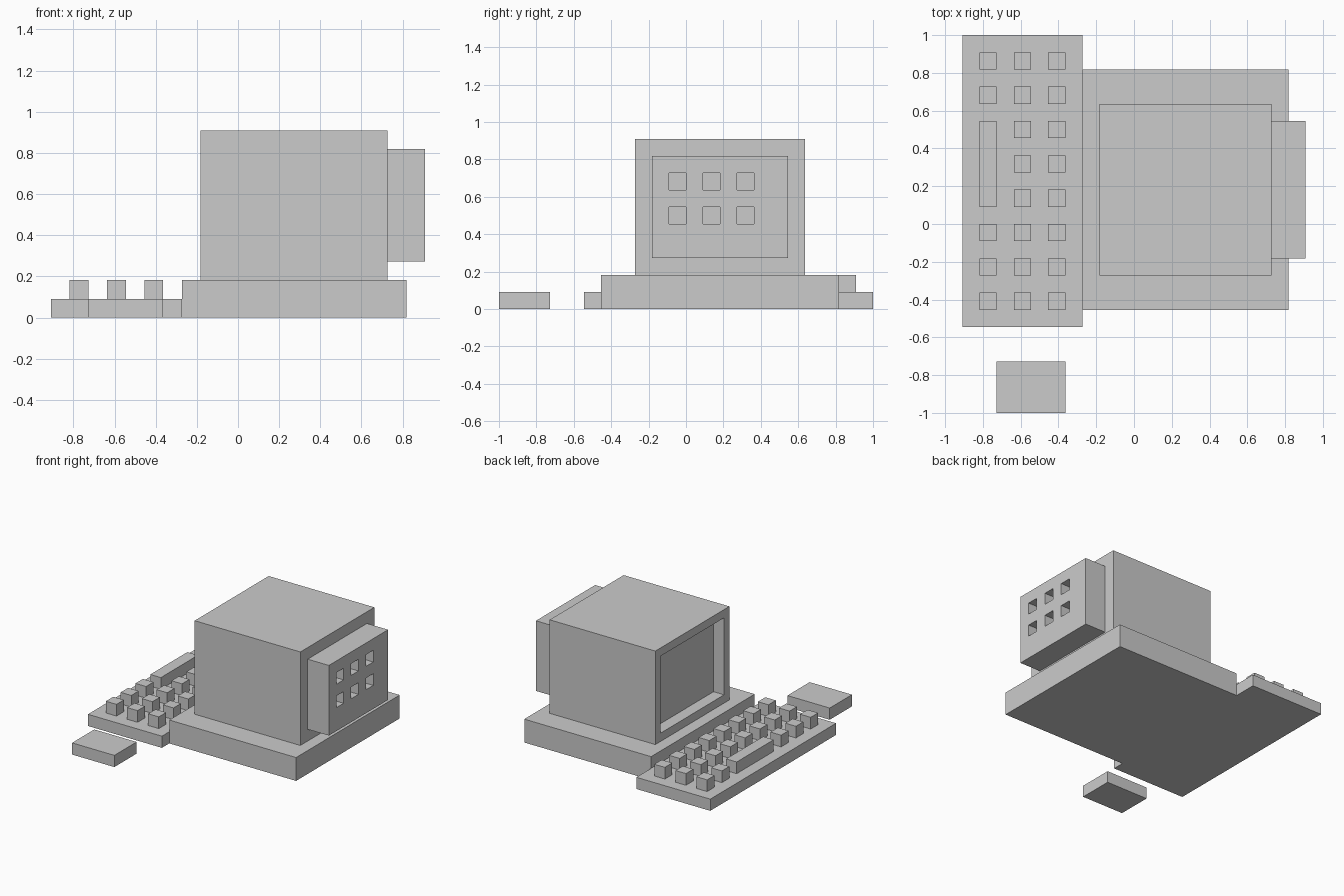
import bpy, bmesh

if "Cube" in bpy.data.objects:
    bpy.data.objects.remove(bpy.data.objects["Cube"])

U = 1 / 11  # the model sits on a regular block grid


def add_box(bm, lo, hi):
    verts = bmesh.ops.create_cube(bm, size=1)["verts"]
    for v in verts:
        for i in range(3):
            v.co[i] = (lo[i] if v.co[i] < 0 else hi[i]) * U


def make(name, boxes):
    """One object from (low corner, high corner) boxes in grid units."""
    bm = bmesh.new()
    for lo, hi in boxes:
        add_box(bm, lo, hi)
    mesh = bpy.data.meshes.new(name)
    bm.to_mesh(mesh)
    bm.free()
    obj = bpy.data.objects.new(name, mesh)
    bpy.context.collection.objects.link(obj)
    return obj


# Slabs on the floor
make("computer_base", [((-3, -5, 0), (9, 9, 2))])
make("keyboard_plate", [((-10, -6, 0), (-3, 11, 1))])
make("mouse", [((-8, -11, 0), (-4, -8, 1))])

# Keys in three columns; the outer column makes room for the space bar
keys = [((x, y, 1), (x + 1, y + 1, 2))
        for x in (-9, -7, -5) for y in range(-5, 10, 2)
        if not (x == -9 and 1 <= y <= 5)]
make("keys", keys)
make("space_bar", [((-9, 1, 1), (-8, 6, 2))])

# Monitor housing with the screen set into its -x face
monitor = make("monitor", [((-2, -3, 2), (8, 7, 10))])
bm = bmesh.new()
bm.from_mesh(monitor.data)
bm.normal_update()
screen = min(bm.faces, key=lambda f: f.calc_center_median().x)
bmesh.ops.inset_region(bm, faces=[screen], thickness=U)
bmesh.ops.translate(bm, verts=list(
    bmesh.ops.extrude_discrete_faces(bm, faces=[screen])["faces"][0].verts),
    vec=(U, 0, 0))
bm.to_mesh(monitor.data)
bm.free()

# Rear casing with six square vent pockets
rear = make("rear_casing", [((8, -2, 3), (10, 6, 9))])
cutter = make("vent_cutter", [((9, y, z), (11, y + 1, z + 1))
                              for y in (-1, 1, 3) for z in (5, 7)])
cutter.hide_render = True
cutter.hide_viewport = True
cut = rear.modifiers.new("vents", "BOOLEAN")
cut.operation = "DIFFERENCE"
cut.solver = "EXACT"
cut.object = cutter
